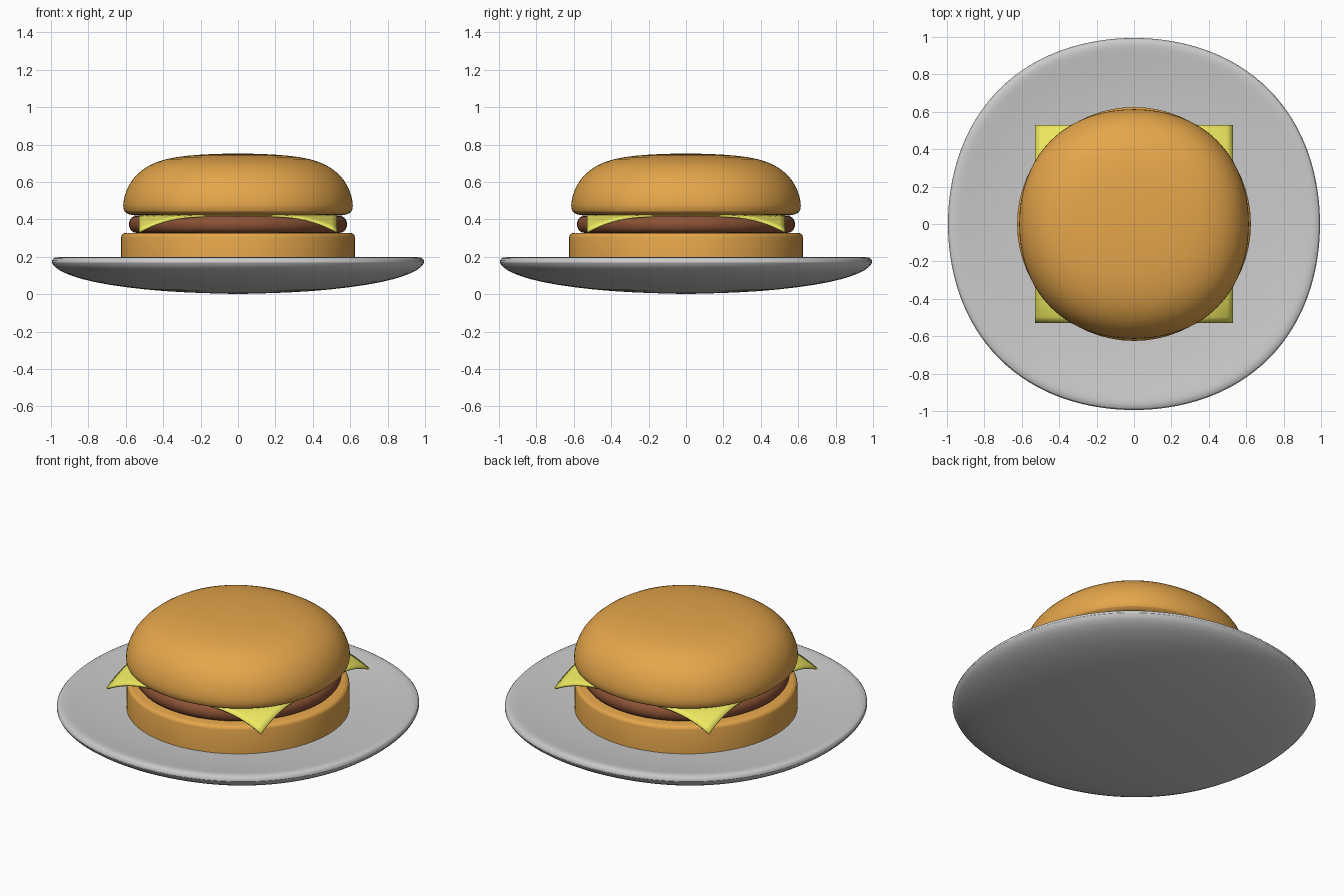
import bpy, bmesh
from math import sin, cos, pi, hypot

if "Cube" in bpy.data.objects:
    bpy.data.objects.remove(bpy.data.objects["Cube"])


def material(name, rgb):
    m = bpy.data.materials.new(name)
    m.diffuse_color = (*rgb, 1)
    m.use_nodes = True
    m.node_tree.nodes["Principled BSDF"].inputs["Base Color"].default_value = m.diffuse_color
    return m


BUN = material("bun_crust", (0.78, 0.38, 0.07))
MEAT = material("meat", (0.26, 0.085, 0.035))
CHEESE = material("cheese_yellow", (0.86, 0.82, 0.12))


def finish(name, bm, mat=None, angle=40):
    bmesh.ops.recalc_face_normals(bm, faces=bm.faces)
    me = bpy.data.meshes.new(name)
    bm.to_mesh(me)
    bm.free()
    ob = bpy.data.objects.new(name, me)
    bpy.context.collection.objects.link(ob)
    if mat:
        me.materials.append(mat)
    bpy.ops.object.select_all(action='DESELECT')
    ob.select_set(True)
    bpy.context.view_layer.objects.active = ob
    bpy.ops.object.shade_smooth_by_angle(angle=angle * pi / 180)
    return ob


def lathe(name, profile, mat=None, square=0.0, subdiv=0, seg=64):
    """Spin a (radius, z) profile; 'square' swells the diagonals a little."""
    bm = bmesh.new()
    rings = []
    for r, z in profile:
        if r == 0:
            rings.append([bm.verts.new((0, 0, z))] * seg)
            continue
        ring = []
        for i in range(seg):
            a = 2 * pi * i / seg
            k = r * (1 + square * sin(2 * a) ** 2)
            ring.append(bm.verts.new((k * cos(a), k * sin(a), z)))
        rings.append(ring)
    for lo, hi in zip(rings, rings[1:]):
        for i in range(seg):
            j = (i + 1) % seg
            quad = [lo[i], lo[j], hi[j], hi[i]]
            bm.faces.new(list(dict.fromkeys(quad)))
    ob = finish(name, bm, mat)
    if subdiv:
        s = ob.modifiers.new("smooth", 'SUBSURF')
        s.levels = s.render_levels = subdiv
    return ob


# Plate: shallow dish with a rounded rim
lathe("plate", [(0, 0), (0.3, 0.009), (0.5, 0.024), (0.7, 0.05), (0.84, 0.08),
                (0.93, 0.112), (0.98, 0.142), (1.001, 0.172), (0.99, 0.192),
                (0.965, 0.2), (0.92, 0.193), (0.8, 0.174), (0.6, 0.156),
                (0.3, 0.147), (0, 0.145)], square=0.025, subdiv=1)

# Bottom bun: upright disc with a small rounded top edge
lathe("bottom_bun", [(0, 0.146), (0.625, 0.146), (0.625, 0.305), (0.621, 0.317),
                     (0.612, 0.325), (0.598, 0.328), (0, 0.328)], BUN)

# Patty: disc with a fully rounded side
patty = [(0, 0.326)]
patty += [(0.545 + 0.038 * cos(a), 0.373 + 0.045 * sin(a))
          for a in (pi * (i / 10 - 0.5) for i in range(11))]
lathe("patty", patty + [(0, 0.418)], MEAT)

# Cheese: square slice whose corners droop over the patty
bm = bmesh.new()
bmesh.ops.create_grid(bm, x_segments=32, y_segments=32, size=0.53)
for v in bm.verts:
    over = max(0, hypot(v.co.x, v.co.y) - 0.55) / 0.2
    v.co.z = 0.425 - 0.088 * over ** 1.8
slice_ob = finish("cheese_slice", bm, CHEESE)
solid = slice_ob.modifiers.new("thickness", 'SOLIDIFY')
solid.thickness = 0.012
solid.offset = -1

# Top bun: flattened dome with a tucked-in lower edge
lathe("top_bun", [(0, 0.419), (0.3, 0.419), (0.54, 0.419), (0.585, 0.424),
                  (0.61, 0.441), (0.617, 0.47), (0.609, 0.525), (0.585, 0.585),
                  (0.545, 0.64), (0.48, 0.69), (0.39, 0.724), (0.27, 0.742),
                  (0.13, 0.75), (0, 0.752)], BUN, square=0.027, subdiv=1)
